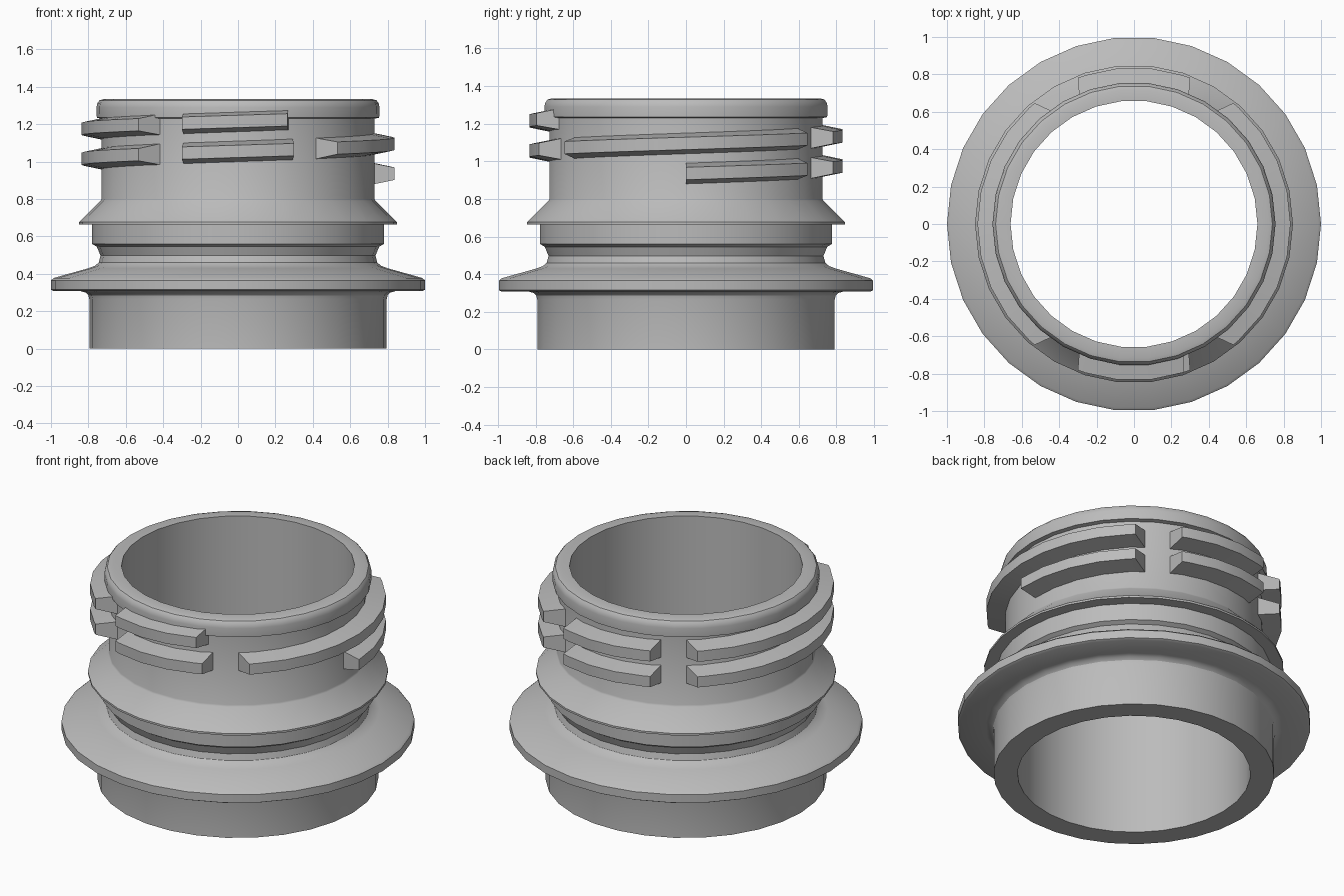
import bpy
import bmesh
from math import radians, cos, sin

STEP = 12          # degrees per facet
PITCH = 0.16       # thread rise per turn
START_Z = 0.935    # thread centre at its start

old = bpy.data.objects.get("Cube")
if old:
    bpy.data.objects.remove(old, do_unlink=True)

grey = bpy.data.materials.new("neutral_grey")
grey.use_nodes = True
grey.diffuse_color = (0.5, 0.5, 0.5, 1)
grey.node_tree.nodes["Principled BSDF"].inputs["Base Color"].default_value = (0.5, 0.5, 0.5, 1)


def polar(angle, r, z):
    a = radians(angle)
    return (r * cos(a), r * sin(a), z)


def loft(name, rings, cyclic):
    """Skin a list of closed sections; join the last to the first or cap both ends."""
    bm = bmesh.new()
    vs = [[bm.verts.new(p) for p in ring] for ring in rings]
    n = len(vs[0])
    for i in range(len(vs) if cyclic else len(vs) - 1):
        a, b = vs[i], vs[(i + 1) % len(vs)]
        for j in range(n):
            k = (j + 1) % n
            bm.faces.new((a[j], b[j], b[k], a[k]))
    if not cyclic:
        bm.faces.new(vs[0])
        bm.faces.new(vs[-1])
    bmesh.ops.recalc_face_normals(bm, faces=bm.faces)
    mesh = bpy.data.meshes.new(name)
    bm.to_mesh(mesh)
    bm.free()
    mesh.materials.append(grey)
    obj = bpy.data.objects.new(name, mesh)
    bpy.context.collection.objects.link(obj)
    bpy.ops.object.select_all(action="DESELECT")
    obj.select_set(True)
    bpy.context.view_layer.objects.active = obj
    bpy.ops.object.shade_smooth_by_angle(angle=radians(30))
    return obj


# Neck body: one closed wall section turned around z
profile = [
    (0.66, 0), (0.795, 0), (0.795, 0.265), (0.80, 0.285), (0.815, 0.30), (0.84, 0.307),
    (0.985, 0.307), (1.0, 0.315), (1.0, 0.365), (0.985, 0.378),      # support flange
    (0.80, 0.43), (0.765, 0.443), (0.745, 0.46), (0.735, 0.497),     # groove
    (0.755, 0.545), (0.78, 0.56), (0.78, 0.665),                     # collar
    (0.85, 0.665), (0.85, 0.677), (0.735, 0.79), (0.73, 0.80),       # tamper ring
    (0.73, 1.23), (0.755, 1.235), (0.757, 1.29), (0.752, 1.313),     # lip
    (0.74, 1.328), (0.72, 1.334), (0.66, 1.334),
]
loft("neck_body", [[polar(a, r, z) for r, z in profile] for a in range(0, 360, STEP)], True)


# Thread: tapered helical ribs interrupted by four vent gaps
def section(root_angle, tip_angle):
    zr = START_Z + PITCH * root_angle / 360
    zt = START_Z + PITCH * tip_angle / 360
    return [polar(root_angle, 0.705, zr - 0.06), polar(tip_angle, 0.837, zt - 0.033),
            polar(tip_angle, 0.837, zt + 0.033), polar(root_angle, 0.705, zr + 0.06)]


def thread_rib(name, first, last):
    middle = range((int(first[0]) // STEP + 1) * STEP, int(last[0]), STEP)
    keep = [a for a in middle if max(first) + 1 < a < min(last) - 1]
    loft(name, [section(*first)] + [section(a, a) for a in keep] + [section(*last)], False)


WIDE = (55.8, 50.6)     # root and tip half angles of the side ribs
NARROW = (24.3, 21.0)   # the same for the front and back ribs
sides = ["right_hand", "back", "left_hand", "front"]
sides[0], sides[2] = "left", "right"
for i in range(8):
    centre = 90 * i
    half = NARROW if i % 2 else WIDE
    first = [centre - h for h in half]
    last = [centre + h for h in half]
    if i == 0:
        first = [0, 0]              # blunt thread start
    if i == 7:
        last = [652.5, 648.5]       # thread end
    level = "lower" if i < 4 else "upper"
    thread_rib(f"{level}_thread_{sides[i % 4]}", first, last)
